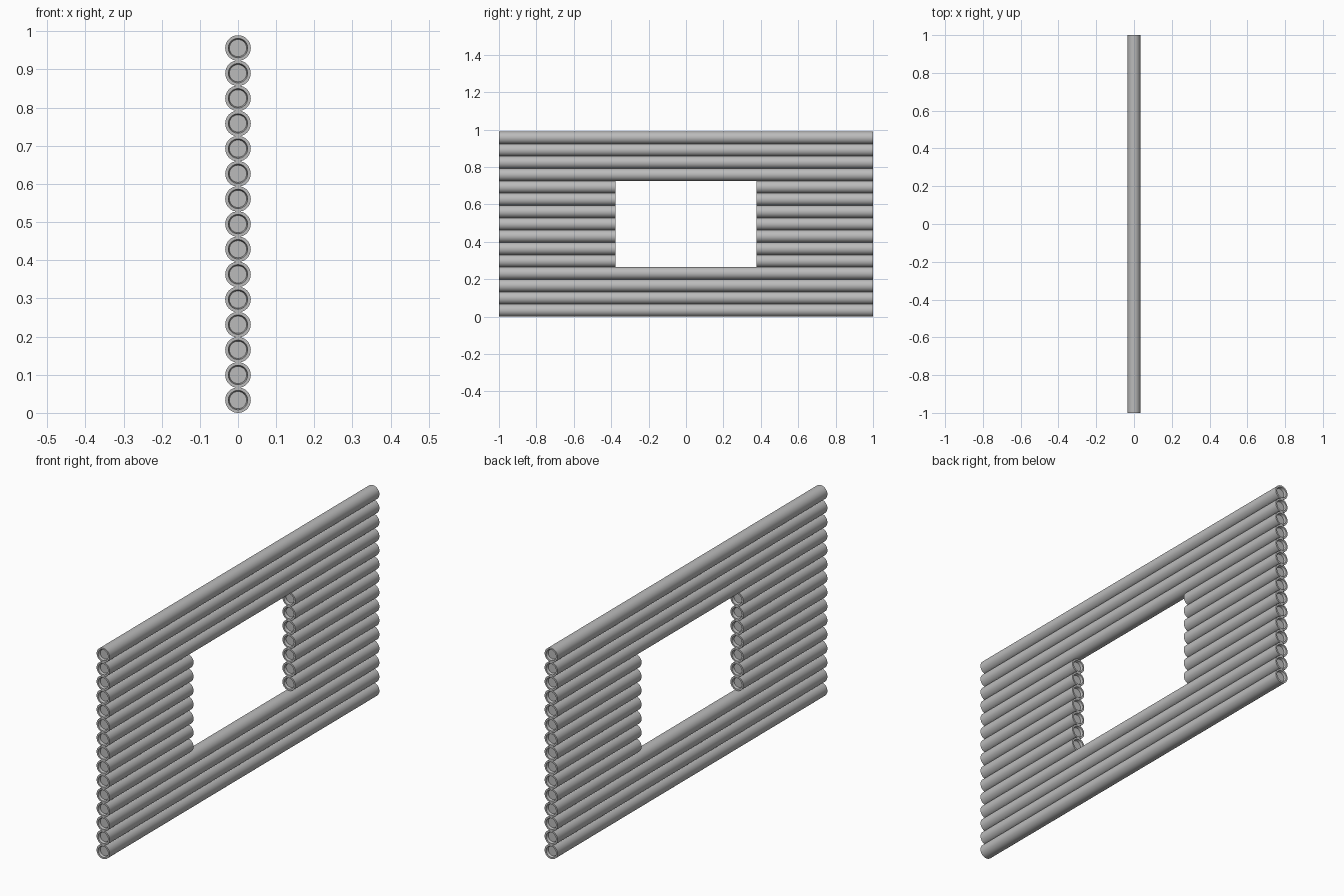
import bpy
import bmesh
import math
from mathutils import Matrix

cube = bpy.data.objects.get("Cube")
if cube:
    bpy.data.objects.remove(cube, do_unlink=True)

RADIUS = 0.0335
PITCH = 0.0659
ROWS = 15
WINDOW_ROWS = range(4, 11)
WINDOW_HALF = 0.377
SIDES = 32

grey = bpy.data.materials.new("log grey")
grey.use_nodes = True
colour = (0.5, 0.5, 0.5, 1)
grey.diffuse_color = colour
grey.node_tree.nodes["Principled BSDF"].inputs["Base Color"].default_value = colour


def make_log(name, y0, y1, z):
    """Round log along y with a shallow recess in each end."""
    bm = bmesh.new()
    bmesh.ops.create_cone(bm, cap_ends=True, segments=SIDES, radius1=RADIUS,
                          radius2=RADIUS, depth=y1 - y0,
                          matrix=Matrix.Rotation(math.pi / 2, 4, 'X'))
    bm.normal_update()
    caps = [f for f in bm.faces if abs(f.normal.y) > 0.9]
    # Flat rim, then a steep-walled sunken disc
    bmesh.ops.inset_individual(bm, faces=caps, thickness=0.008)
    bmesh.ops.inset_individual(bm, faces=caps, thickness=0.003, depth=-0.012)
    mesh = bpy.data.meshes.new(name)
    bm.to_mesh(mesh)
    bm.free()
    mesh.materials.append(grey)
    log = bpy.data.objects.new(name, mesh)
    log.location = (0, (y0 + y1) / 2, z)
    bpy.context.collection.objects.link(log)
    bpy.ops.object.select_all(action='DESELECT')
    log.select_set(True)
    bpy.context.view_layer.objects.active = log
    bpy.ops.object.shade_smooth_by_angle(angle=math.radians(30))


# Stack the wall, leaving the window open in the middle rows
for row in range(ROWS):
    z = RADIUS + row * PITCH
    if row in WINDOW_ROWS:
        make_log(f"front_short_log_{row + 1}", -1, -WINDOW_HALF, z)
        make_log(f"back_short_log_{row + 1}", WINDOW_HALF, 1, z)
    else:
        make_log(f"long_log_{row + 1}", -1, 1, z)
